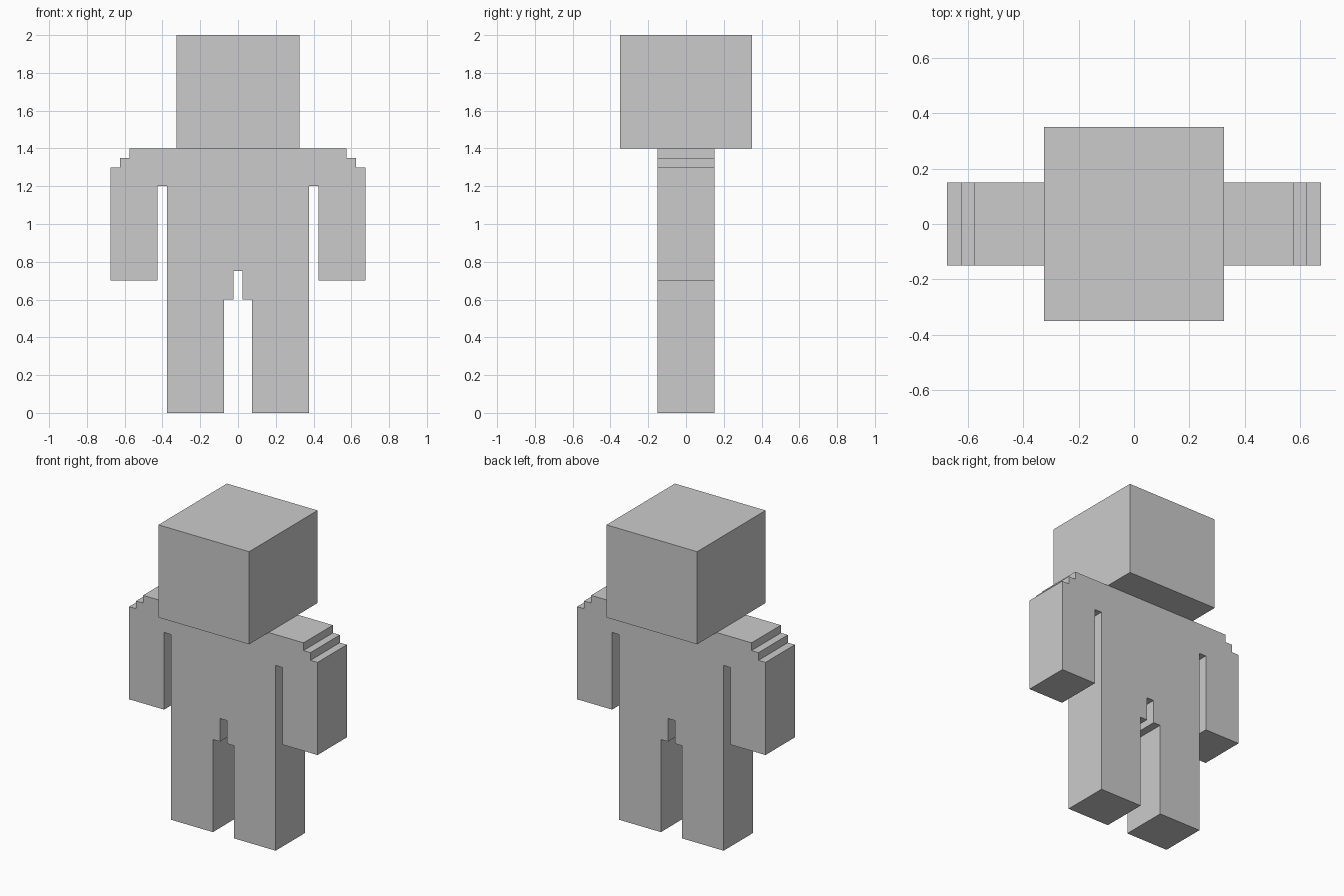
import bpy, bmesh

if "Cube" in bpy.data.objects:
    bpy.data.objects.remove(bpy.data.objects["Cube"])

grey = bpy.data.materials.new("plain grey")
grey.diffuse_color = (0.6, 0.6, 0.6, 1)
grey.use_nodes = True
grey.node_tree.nodes["Principled BSDF"].inputs["Base Color"].default_value = grey.diffuse_color


def extrude_outline(name, outline, depth):
    """Extrude a front outline (x, z) symmetrically along y."""
    bm = bmesh.new()
    face = bm.faces.new([bm.verts.new((x, -depth / 2, z)) for x, z in outline])
    new = bmesh.ops.extrude_face_region(bm, geom=[face])["geom"]
    verts = [v for v in new if isinstance(v, bmesh.types.BMVert)]
    bmesh.ops.translate(bm, verts=verts, vec=(0, depth, 0))
    bmesh.ops.recalc_face_normals(bm, faces=bm.faces)
    mesh = bpy.data.meshes.new(name)
    bm.to_mesh(mesh)
    bm.free()
    mesh.materials.append(grey)
    obj = bpy.data.objects.new(name, mesh)
    bpy.context.collection.objects.link(obj)
    return obj


def mirrored(half):
    """Complete a right-hand outline with its mirror image."""
    return half + [(-x, z) for x, z in reversed(half)]


# Body slab: stepped shoulder, arm, armpit slot, leg, notched crotch
body_half = [
    (0.575, 1.4), (0.575, 1.35), (0.625, 1.35), (0.625, 1.3), (0.675, 1.3),
    (0.675, 0.7), (0.425, 0.7), (0.425, 1.2), (0.375, 1.2),
    (0.375, 0), (0.075, 0), (0.075, 0.6), (0.025, 0.6), (0.025, 0.75),
]
extrude_outline("body", mirrored(body_half), 0.3)

# Head block, resting on the shoulders
extrude_outline("head", mirrored([(0.325, 2.0), (0.325, 1.4)]), 0.7)
